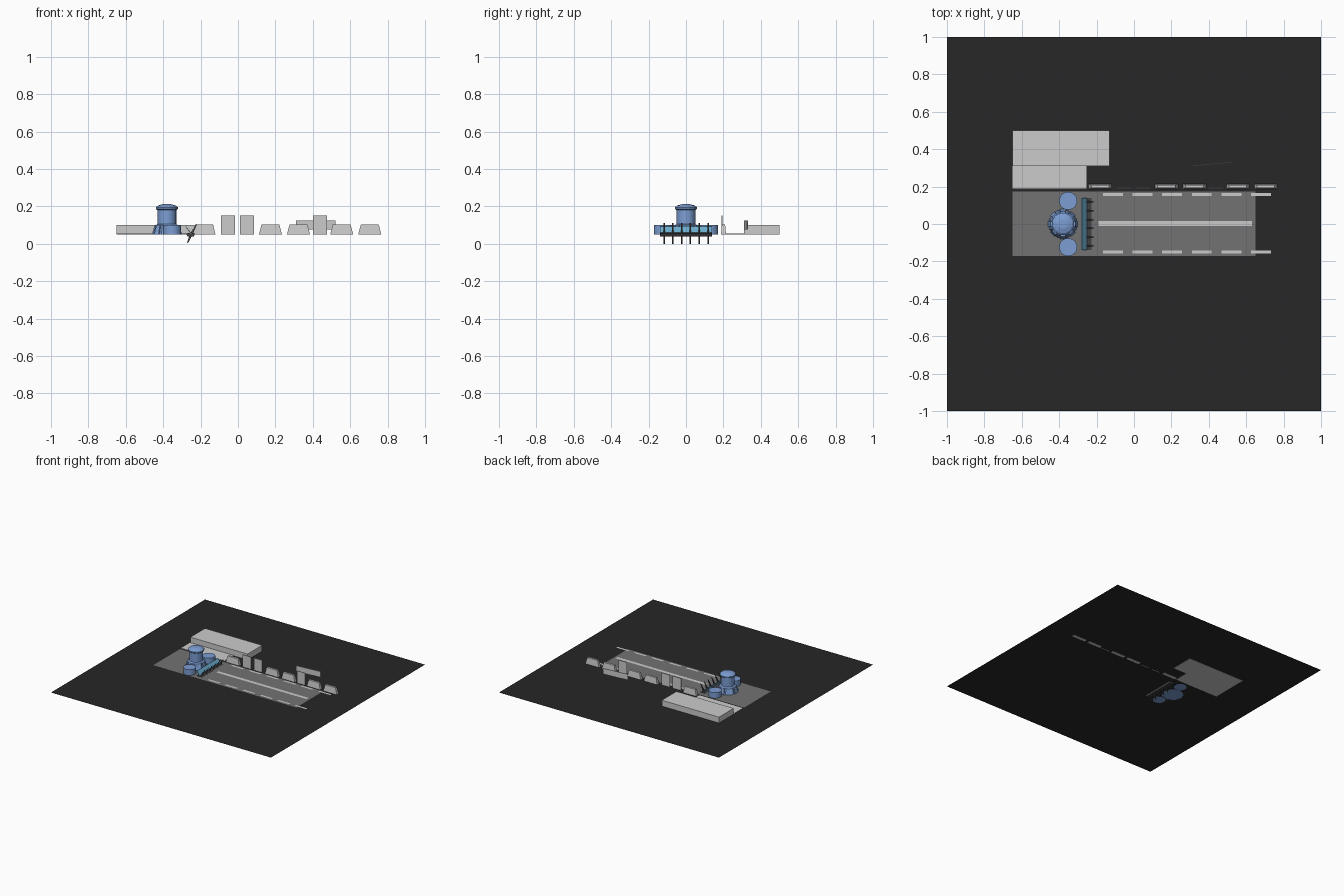
import bpy, bmesh, math
from mathutils import Matrix, Vector

if "Cube" in bpy.data.objects:
    bpy.data.objects.remove(bpy.data.objects["Cube"])


def material(name, r, g, b):
    m = bpy.data.materials.new(name)
    m.diffuse_color = (r, g, b, 1)
    m.use_nodes = True
    m.node_tree.nodes["Principled BSDF"].inputs["Base Color"].default_value = m.diffuse_color
    return m


DARK = material("asphalt_black", 0.02, 0.02, 0.02)
ROAD = material("road_grey", 0.17, 0.17, 0.17)
BLUE = material("steel_blue", 0.20, 0.34, 0.65)
CYAN = material("light_blue", 0.15, 0.42, 0.62)
IRON = material("dark_iron", 0.06, 0.06, 0.065)
Z = 0.052  # level of the dark yard


def finish(name, bm, mat=None, smooth=False):
    bmesh.ops.recalc_face_normals(bm, faces=bm.faces)
    me = bpy.data.meshes.new(name)
    bm.to_mesh(me)
    bm.free()
    ob = bpy.data.objects.new(name, me)
    bpy.context.collection.objects.link(ob)
    if mat:
        me.materials.append(mat)
    if smooth:
        bpy.ops.object.select_all(action='DESELECT')
        ob.select_set(True)
        bpy.context.view_layer.objects.active = ob
        bpy.ops.object.shade_smooth_by_angle(angle=math.radians(35))
    return ob


def sheet(name, x0, x1, y0, y1, z, mat=None):
    bm = bmesh.new()
    bm.faces.new([bm.verts.new(p) for p in
                  ((x0, y0, z), (x1, y0, z), (x1, y1, z), (x0, y1, z))])
    # keep the sheet facing up
    ob = finish(name, bm, mat)
    if ob.data.polygons[0].normal.z < 0:
        ob.data.flip_normals()
    return ob


def box(name, x0, x1, y0, y1, z0, z1, mat=None, tx=0.0, ty=0.0):
    """Box whose top is inset by tx and ty."""
    bm = bmesh.new()
    bmesh.ops.create_cube(bm, size=1)
    for v in bm.verts:
        top = v.co.z > 0
        sx, sy = math.copysign(1, v.co.x), math.copysign(1, v.co.y)
        v.co = ((x0 + x1) / 2 + sx * ((x1 - x0) / 2 - top * tx),
                (y0 + y1) / 2 + sy * ((y1 - y0) / 2 - top * ty),
                z1 if top else z0)
    return finish(name, bm, mat)


def lathe(name, cx, cy, profile, sides, mat, smooth=False, turn=0.0):
    """Closed turned body from (radius, z) pairs."""
    bm = bmesh.new()
    rings = []
    for r, z in profile:
        rings.append([bm.verts.new((cx + r * math.cos(turn + 2 * math.pi * i / sides),
                                    cy + r * math.sin(turn + 2 * math.pi * i / sides), z))
                      for i in range(sides)])
    for a, b in zip(rings, rings[1:]):
        for i in range(sides):
            j = (i + 1) % sides
            bm.faces.new((a[i], a[j], b[j], b[i]))
    bm.faces.new(rings[0])
    bm.faces.new(rings[-1])
    return finish(name, bm, mat, smooth)


def extrude_xz(name, pts, y0, y1, mat):
    """Side profile in x-z pulled along y."""
    bm = bmesh.new()
    f = bm.faces.new([bm.verts.new((x, y0, z)) for x, z in pts])
    ext = bmesh.ops.extrude_face_region(bm, geom=[f])
    bmesh.ops.translate(bm, vec=(0, y1 - y0, 0),
                        verts=[g for g in ext["geom"] if isinstance(g, bmesh.types.BMVert)])
    return finish(name, bm, mat)


# yard, road and lane markings
sheet("yard", -1, 1, -1, 1, Z, DARK)
sheet("road", -0.65, 0.65, -0.172, 0.175, Z + 0.002, ROAD)
sheet("centre_line", -0.19, 0.63, -0.011, 0.016, Z + 0.004)
for side, y in (("near", -0.15), ("far", 0.157)):
    for i in range(6):
        x = -0.166 + 0.1584 * i
        sheet(f"{side}_lane_dash_{i}", x, x + 0.106, y - 0.008, y + 0.008, Z + 0.004)

# low building with its pavement
box("building", -0.65, -0.13, 0.31, 0.50, 0.05, 0.10)
box("pavement", -0.65, -0.255, 0.19, 0.375, 0.05, 0.056)

# roadside blocks
for i, x in enumerate((-0.243, 0.112, 0.262, 0.493, 0.643)):
    box(f"barrier_{i}", x, x + 0.123, 0.187, 0.214, 0.05, 0.104, tx=0.014, ty=0.005)

# upright boards
for i, x in enumerate((-0.053, 0.048, 0.439)):
    box(f"upright_board_{i}", x - 0.037, x + 0.037, 0.189, 0.195, 0.05, 0.152)

# slightly turned sign at the back
sign = box("back_sign", -0.106, 0.106, -0.002, 0.002, -0.024, 0.024)
sign.data.transform(Matrix.Translation((0.415, 0.32, 0.100)) @ Matrix.Rotation(math.radians(5), 4, 'Z'))

# tower base: chamfered square with corner buttresses
CX, CY = -0.38, 0.0
lathe("tower_base", CX, CY, [(0.079, 0.05), (0.064, 0.10), (0.054, 0.106)], 8, BLUE,
      turn=math.pi / 8)
for i in range(8):
    fin = box(f"base_buttress_{i}", 0.045, 0.080, -0.017, 0.017, 0.05, 0.10, BLUE, ty=0.004)
    for v in fin.data.vertices:
        if v.co.z > 0.09 and v.co.x > 0.06:
            v.co.x = 0.066
    fin.data.transform(Matrix.Translation((CX, CY, 0)) @ Matrix.Rotation(i * math.pi / 4, 4, 'Z'))

# tower shaft and faceted cap
lathe("tower_shaft", CX, CY, [(0.05, 0.10), (0.05, 0.185)], 24, BLUE, True)
lathe("tower_cap", CX, CY, [(0.054, 0.181), (0.061, 0.186), (0.061, 0.195),
                            (0.050, 0.204), (0.028, 0.211), (0.020, 0.212)],
      12, BLUE, turn=math.pi / 12)

# side drums
for side, s in (("left", 1), ("right", -1)):
    lathe(f"{side}_drum", -0.352, s * 0.124, [(0.048, 0.05), (0.048, 0.10)], 32, BLUE, True)

# rake: slanted blue plate, iron beam and tines
extrude_xz("rake_plate", [(-0.281, 0.092), (-0.278, 0.093), (-0.249, 0.056), (-0.252, 0.054)],
           -0.138, 0.138, CYAN)
extrude_xz("rake_beam", [(-0.280, 0.055), (-0.268, 0.038), (-0.238, 0.038), (-0.228, 0.055),
                         (-0.250, 0.060)], -0.138, 0.138, IRON)
for i in range(6):
    y = -0.117 + 0.047 * i
    extrude_xz(f"rake_tine_{i}", [(-0.275, 0.0), (-0.262, 0.012), (-0.240, 0.056),
                                  (-0.216, 0.112), (-0.256, 0.056)],
               y - 0.004, y + 0.004, IRON)
